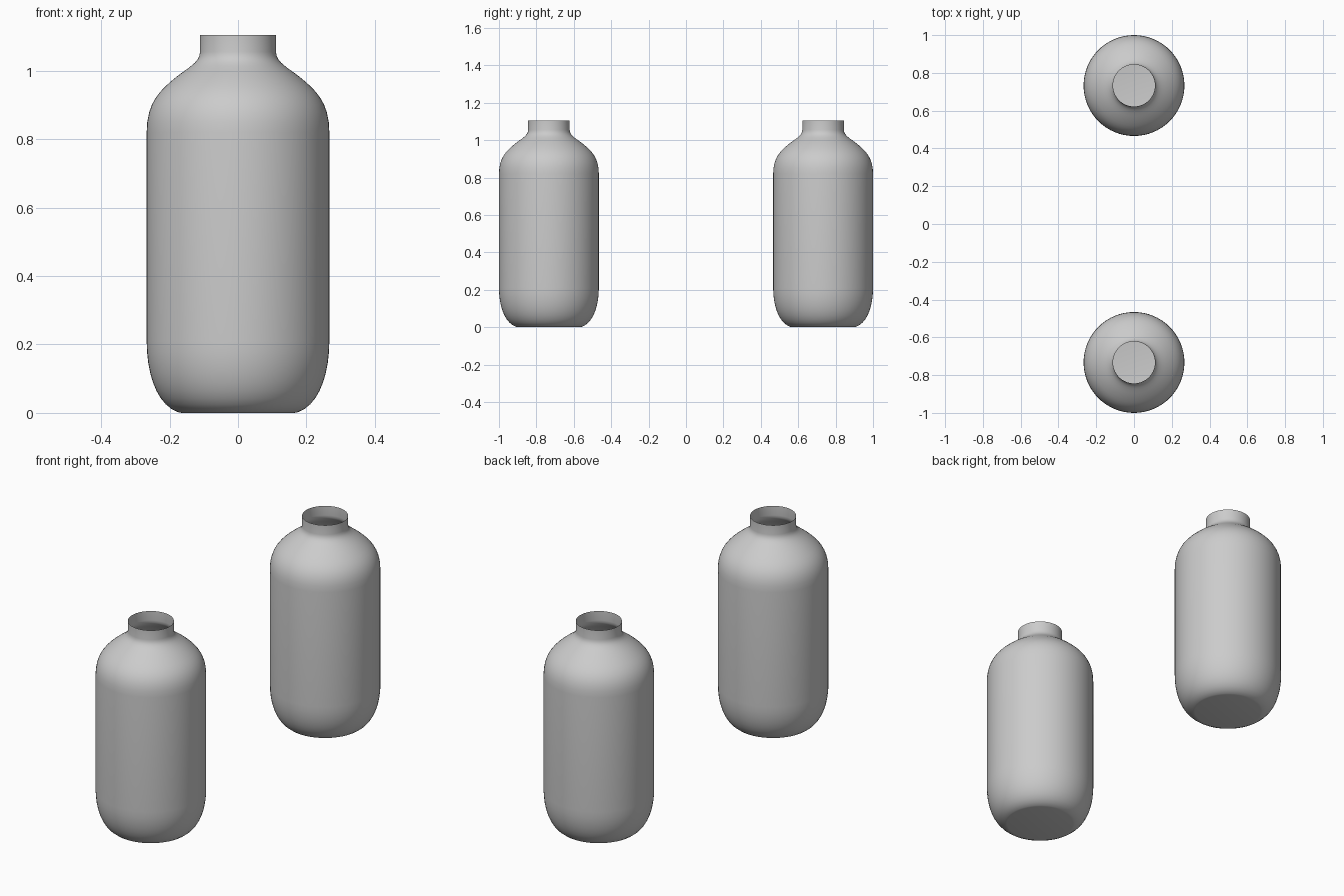
import bpy, bmesh, math
from mathutils import Vector
from mathutils.geometry import interpolate_bezier

if "Cube" in bpy.data.objects:
    bpy.data.objects.remove(bpy.data.objects["Cube"])

SIDES = 64


def curve(a, b, c, d, n):
    """Bezier piece of the profile, given as (radius, height) points."""
    return interpolate_bezier(*[Vector((r, 0, z)) for r, z in (a, b, c, d)], n)


# half profile: rounded base, straight wall, sloping shoulder, short open neck
profile = [Vector((0, 0, 0.003)), Vector((0.165, 0, 0.0))]
profile += curve((0.175, 0.002), (0.235, 0.022), (0.267, 0.11), (0.267, 0.21), 10)
profile += curve((0.267, 0.82), (0.267, 0.91), (0.225, 0.945), (0.18, 0.982), 9)
profile += curve((0.18, 0.982), (0.14, 1.013), (0.112, 1.025), (0.111, 1.055), 8)[1:]
profile.append(Vector((0.111, 0, 1.105)))


def make_bottle(name, y):
    bm = bmesh.new()
    verts = [bm.verts.new(p) for p in profile]
    edges = [bm.edges.new(pair) for pair in zip(verts, verts[1:])]
    bmesh.ops.spin(bm, geom=verts + edges, cent=(0, 0, 0), axis=(0, 0, 1),
                   angle=math.tau, steps=SIDES, use_duplicate=False)
    bmesh.ops.remove_doubles(bm, verts=bm.verts, dist=0.0005)
    bmesh.ops.recalc_face_normals(bm, faces=bm.faces)
    # make sure the open shell faces outwards
    wall = max(bm.faces, key=lambda f: f.calc_area())
    mid = wall.calc_center_median()
    if wall.normal.dot(Vector((mid.x, mid.y, 0))) < 0:
        bmesh.ops.reverse_faces(bm, faces=bm.faces)
    mesh = bpy.data.meshes.new(name)
    bm.to_mesh(mesh)
    bm.free()
    obj = bpy.data.objects.new(name, mesh)
    bpy.context.collection.objects.link(obj)
    obj.location.y = y
    bpy.ops.object.select_all(action='DESELECT')
    obj.select_set(True)
    bpy.context.view_layer.objects.active = obj
    bpy.ops.object.shade_smooth_by_angle(angle=math.radians(35))


# the two matching bottles
make_bottle("front_bottle", -0.733)
make_bottle("back_bottle", 0.733)
